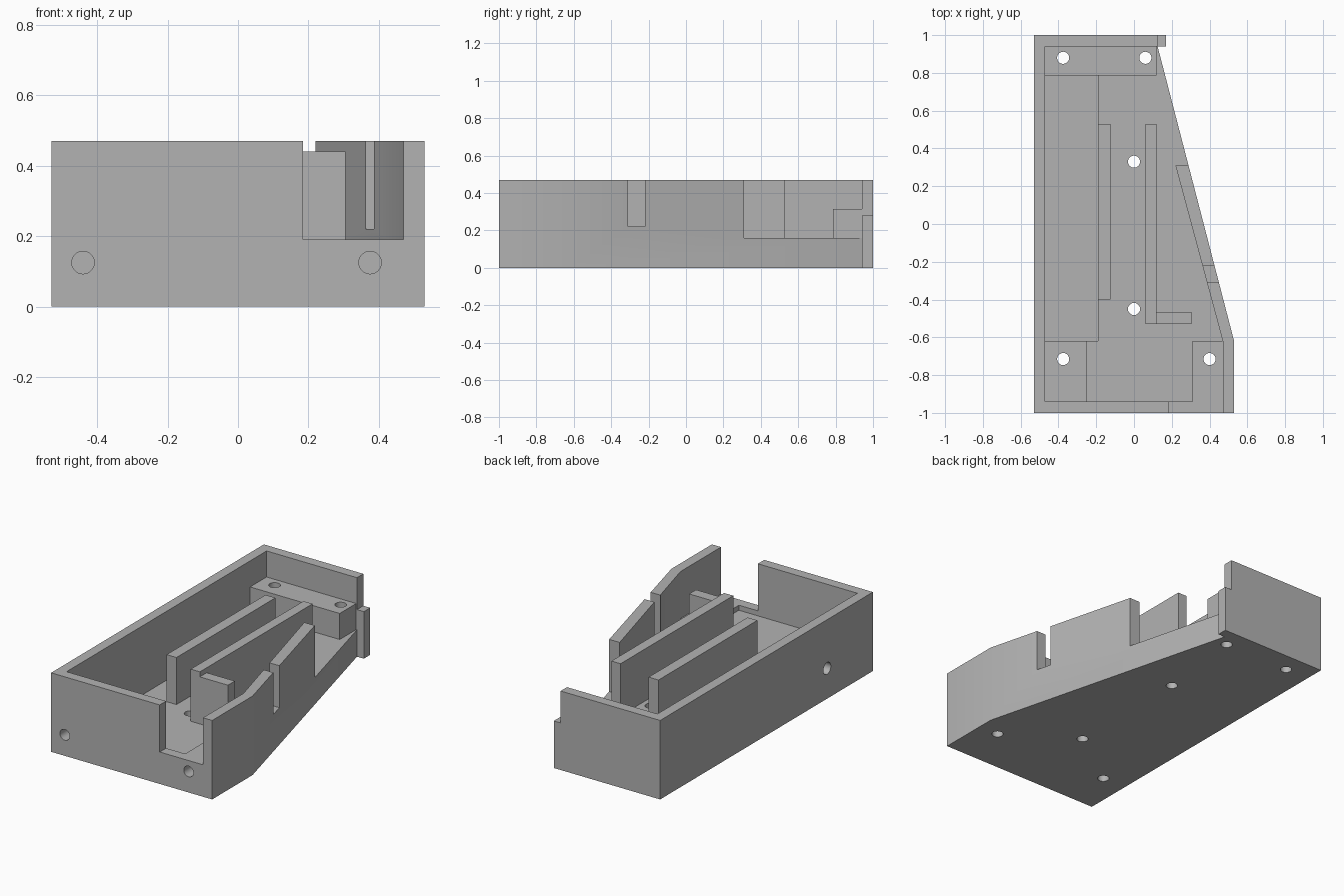
import bpy, bmesh, math
from mathutils import Matrix, Vector

cube = bpy.data.objects.get("Cube")
if cube:
    bpy.data.objects.remove(cube, do_unlink=True)

grey = bpy.data.materials.new("plain_grey")
grey.use_nodes = True
tone = (0.45, 0.45, 0.45, 1)
grey.diffuse_color = tone
grey.node_tree.nodes["Principled BSDF"].inputs["Base Color"].default_value = tone

TOP, FLOOR, OVER = 0.47, 0.16, 0.6


def make_object(name, bm):
    bmesh.ops.recalc_face_normals(bm, faces=bm.faces)
    mesh = bpy.data.meshes.new(name)
    bm.to_mesh(mesh)
    bm.free()
    obj = bpy.data.objects.new(name, mesh)
    bpy.context.collection.objects.link(obj)
    return obj


def prism(name, outline, z0, z1):
    bm = bmesh.new()
    face = bm.faces.new([bm.verts.new((x, y, z0)) for x, y in outline])
    up = bmesh.ops.extrude_face_region(bm, geom=[face])["geom"]
    verts = [v for v in up if isinstance(v, bmesh.types.BMVert)]
    bmesh.ops.translate(bm, verts=verts, vec=(0, 0, z1 - z0))
    return make_object(name, bm)


def box(name, x0, x1, y0, y1, z0, z1):
    return prism(name, [(x0, y0), (x1, y0), (x1, y1), (x0, y1)], z0, z1)


def drill(start, end, radius=0.032):
    a, b = Vector(start), Vector(end)
    turn = Vector((0, 0, 1)).rotation_difference(b - a).to_matrix().to_4x4()
    bm = bmesh.new()
    bmesh.ops.create_cone(bm, cap_ends=True, segments=40, radius1=radius,
                          radius2=radius, depth=(b - a).length,
                          matrix=Matrix.Translation((a + b) / 2) @ turn)
    return make_object("drill_cutter", bm)


def carve(obj, cutters):
    bpy.context.view_layer.objects.active = obj
    for cutter in cutters:
        mod = obj.modifiers.new("cut", "BOOLEAN")
        mod.operation, mod.solver, mod.object = "DIFFERENCE", "EXACT", cutter
        bpy.ops.object.modifier_apply(modifier=mod.name)


# Tray body: outline with the slanted side and the small rear tab
tray = prism("tray", [(-0.53, -1), (0.53, -1), (0.53, -0.62), (0.125, 0.94),
                      (0.17, 0.94), (0.17, 1), (-0.53, 1)], 0, TOP)

# Inner space, deep side pocket and wall openings
recesses = [
    prism("interior_cutter", [(-0.47, -0.94), (0.47, -0.94), (0.47, -0.62),
                              (0.05, 0.94), (-0.47, 0.94)], FLOOR, OVER),
    box("pocket_cutter", -0.47, -0.19, -0.62, 0.785, 0.06, 0.3),
    box("front_notch_cutter", 0.185, 0.47, -1.1, -0.9, 0.19, OVER),
    box("side_slot_cutter", 0.25, 0.6, -0.31, -0.22, 0.22, OVER),
    box("side_opening_cutter", 0, 0.6, 0.31, 0.94, FLOOR, OVER),
    box("tab_step_cutter", 0.125, 0.3, 0.9, 1.1, 0.28, OVER),
]

# Screw holes: upright, front and side
upright = {"rear": [(-0.375, 0.88), (0.06, 0.88)],
           "mid": [(0, 0.33), (0, -0.45)],
           "front": [(-0.375, -0.715), (0.4, -0.715)]}
holes = {k: [drill((x, y, -0.1), (x, y, OVER)) for x, y in v]
         for k, v in upright.items()}
front_holes = [drill((x, -1.1, 0.125), (x, -0.8, 0.125)) for x in (-0.44, 0.375)]
side_hole = drill((-0.6, -0.57, 0.18), (-0.4, -0.57, 0.18), 0.035)

# Corner posts standing on the floor
rear_post = box("rear_post", -0.47, 0.12, 0.785, 0.94, FLOOR, 0.315)
left_post = box("front_left_post", -0.47, -0.25, -0.94, -0.62, FLOOR, 0.19)
right_post = box("front_right_post", 0.31, 0.47, -0.94, -0.62, FLOOR, 0.19)

carve(tray, recesses + sum(holes.values(), []) + front_holes + [side_hole])
carve(rear_post, holes["rear"])
carve(left_post, [holes["front"][0], front_holes[0]])
carve(right_post, [holes["front"][1], front_holes[1]])

# Upright ribs and the cross plate
parts = [tray, rear_post, left_post, right_post,
         box("low_rib", -0.19, -0.125, -0.4, 0.53, FLOOR, 0.44),
         box("tall_rib", 0.06, 0.12, -0.53, 0.53, FLOOR, TOP),
         box("cross_plate", 0.12, 0.305, -0.53, -0.465, FLOOR, 0.44)]

for cutter in recesses + sum(holes.values(), []) + front_holes + [side_hole]:
    bpy.data.objects.remove(cutter, do_unlink=True)

bpy.ops.object.select_all(action="DESELECT")
for part in parts:
    part.data.materials.clear()
    part.data.materials.append(grey)
    part.select_set(True)
bpy.context.view_layer.objects.active = tray
bpy.ops.object.shade_smooth_by_angle(angle=math.radians(30))
